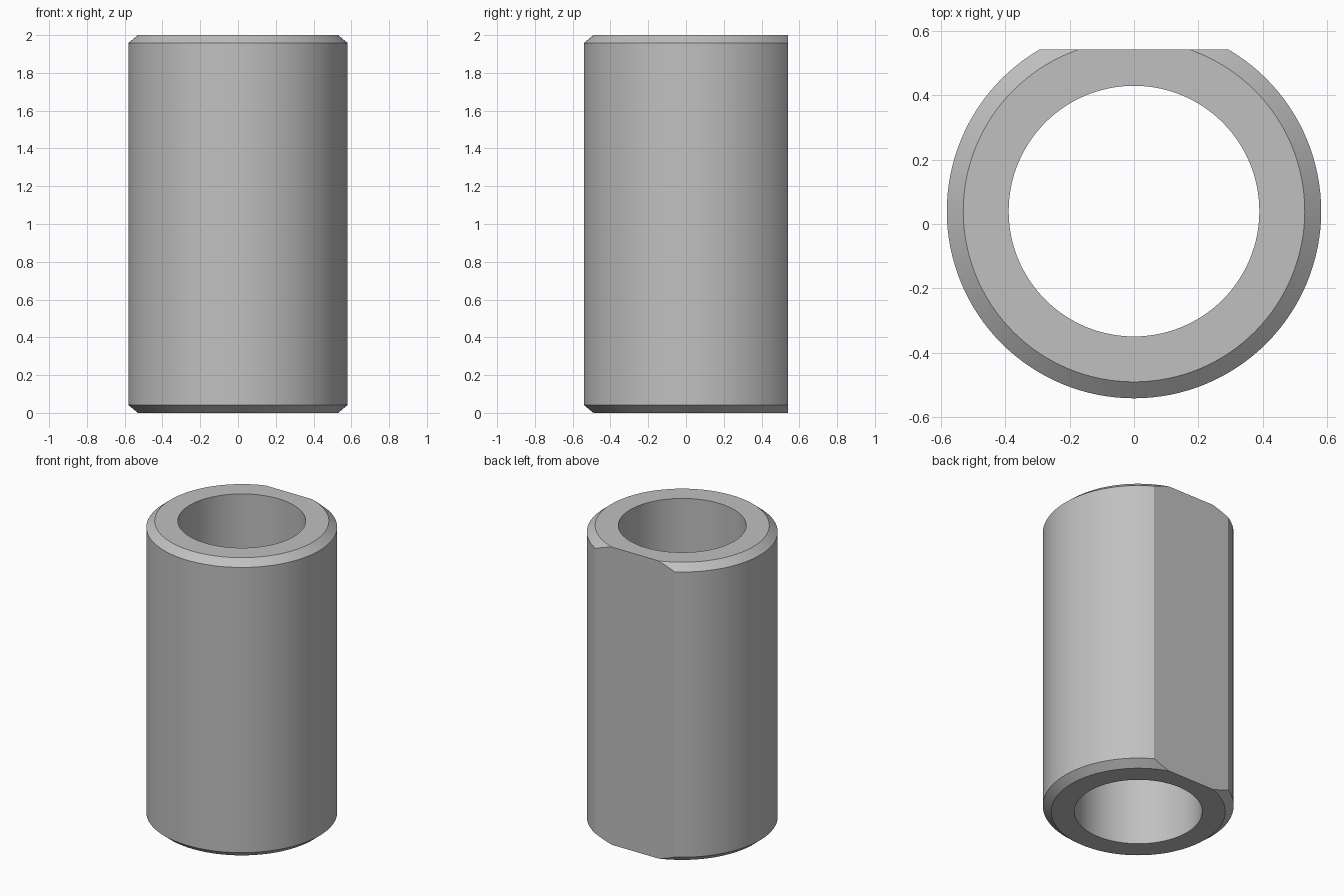
import bpy
import bmesh
import math
from mathutils import Vector

cube = bpy.data.objects.get("Cube")
if cube:
    bpy.data.objects.remove(cube, do_unlink=True)

SEGMENTS = 128
HEIGHT = 2.0
OUTER, RIM, BORE = 0.581, 0.53, 0.389
CHAMFER = 0.042
CENTRE_Y = 0.04
FLAT_Y = 0.541

# Plain grey metal
metal = bpy.data.materials.new("grey_metal")
metal.use_nodes = True
grey = (0.53, 0.53, 0.53, 1.0)
metal.diffuse_color = grey
metal.node_tree.nodes["Principled BSDF"].inputs["Base Color"].default_value = grey

# Closed wall section: bore, bottom chamfer, outside, top chamfer
section = [
    (BORE, 0), (RIM, 0), (OUTER, CHAMFER),
    (OUTER, HEIGHT - CHAMFER), (RIM, HEIGHT), (BORE, HEIGHT),
]

# Revolve the section into a sleeve
bm = bmesh.new()
rings = []
for i in range(SEGMENTS):
    a = math.tau * i / SEGMENTS
    rings.append([bm.verts.new((r * math.cos(a), CENTRE_Y + r * math.sin(a), z))
                  for r, z in section])
for i, ring in enumerate(rings):
    following = rings[(i + 1) % SEGMENTS]
    for j in range(len(section)):
        k = (j + 1) % len(section)
        bm.faces.new((ring[j], following[j], following[k], ring[k]))

# Cut the full-length flat on the back and close it
bmesh.ops.bisect_plane(bm, geom=bm.verts[:] + bm.edges[:] + bm.faces[:],
                       plane_co=Vector((0, FLAT_Y, 0)),
                       plane_no=Vector((0, 1, 0)), clear_outer=True)
bmesh.ops.holes_fill(bm, edges=[e for e in bm.edges if e.is_boundary], sides=0)
bmesh.ops.recalc_face_normals(bm, faces=bm.faces[:])

mesh = bpy.data.meshes.new("sleeve")
bm.to_mesh(mesh)
bm.free()
mesh.materials.append(metal)
sleeve = bpy.data.objects.new("sleeve", mesh)
bpy.context.collection.objects.link(sleeve)

# Smooth round walls with crisp edges
bpy.ops.object.select_all(action="DESELECT")
sleeve.select_set(True)
bpy.context.view_layer.objects.active = sleeve
bpy.ops.object.shade_smooth_by_angle(angle=math.radians(15))
